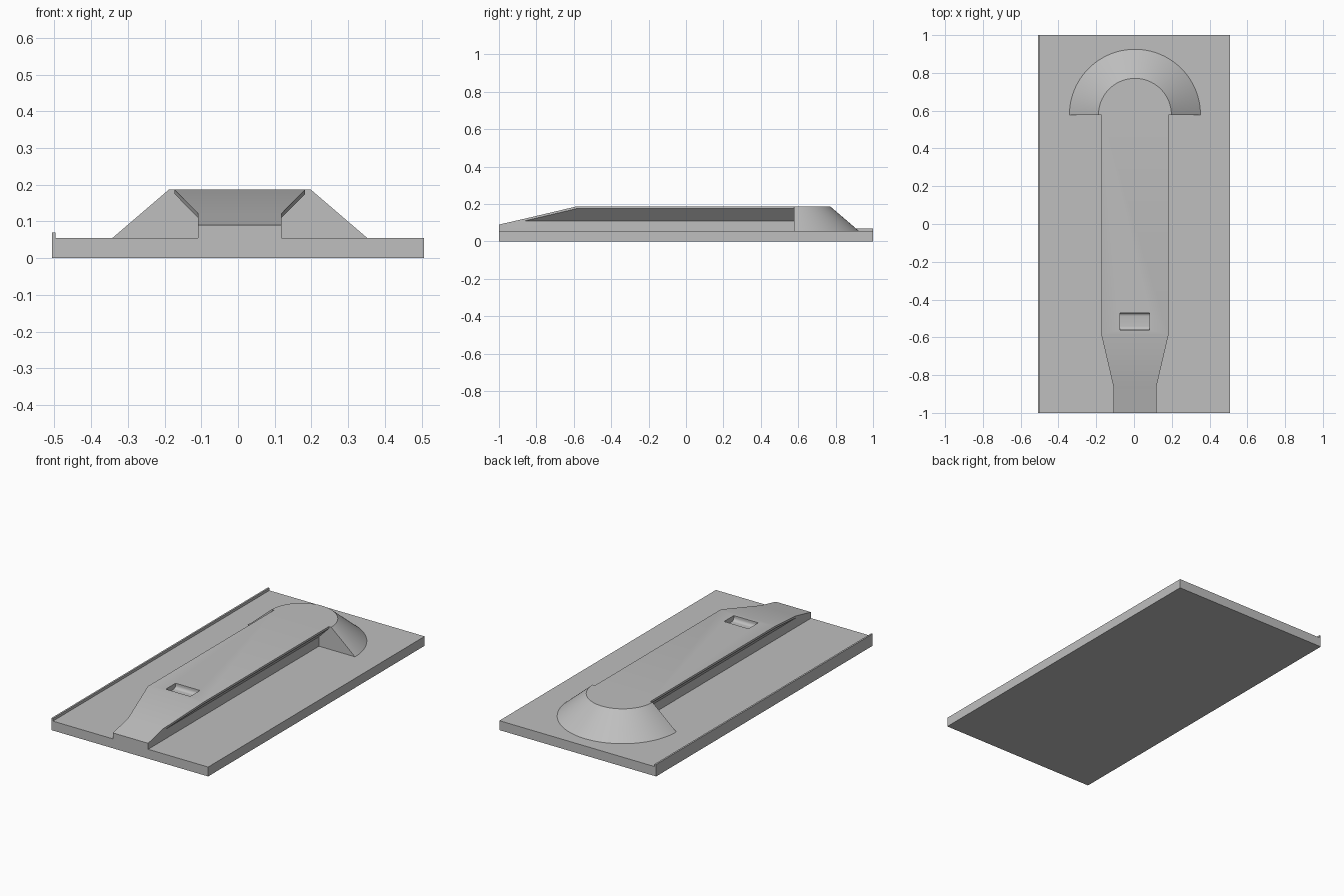
import bpy
import bmesh
import math

cube = bpy.data.objects.get("Cube")
if cube:
    bpy.data.objects.remove(cube, do_unlink=True)

grey = bpy.data.materials.new("plain grey")
grey.use_nodes = True
colour = (0.52, 0.52, 0.52, 1)
grey.diffuse_color = colour
grey.node_tree.nodes["Principled BSDF"].inputs["Base Color"].default_value = colour

BASE_Z, TOP_Z, MID_X = 0.055, 0.187, 0.005
FRUSTUM_Y = 0.578


def loft(name, rings):
    """Skin a row of matching closed sections and cap both ends."""
    bm = bmesh.new()
    rows = [[bm.verts.new(p) for p in ring] for ring in rings]
    for a, b in zip(rows, rows[1:]):
        for i in range(len(a)):
            j = (i + 1) % len(a)
            bm.faces.new((a[i], a[j], b[j], b[i]))
    bm.faces.new(rows[0])
    bm.faces.new(rows[-1])
    bmesh.ops.remove_doubles(bm, verts=bm.verts, dist=0.0001)
    bmesh.ops.recalc_face_normals(bm, faces=bm.faces)
    mesh = bpy.data.meshes.new(name)
    bm.to_mesh(mesh)
    bm.free()
    mesh.materials.append(grey)
    obj = bpy.data.objects.new(name, mesh)
    bpy.context.collection.objects.link(obj)
    return obj


def select_only(obj):
    bpy.ops.object.select_all(action='DESELECT')
    obj.select_set(True)
    bpy.context.view_layer.objects.active = obj


def extrude_x(name, profile, x0, x1):
    return loft(name, [[(x, y, z) for y, z in profile] for x in (x0, x1)])


def box(name, x0, x1, y0, y1, z0, z1):
    return extrude_x(name, [(y0, z0), (y1, z0), (y1, z1), (y0, z1)], x0, x1)


def rail_section(y, half_top, z_top, z_waist):
    """Mirrored section: narrow foot, flare, thin upright lip."""
    foot, lip = 0.114, 0.012
    side = [(foot, BASE_Z), (foot, z_waist), (half_top, z_top - lip), (half_top, z_top)]
    pts = side + [(-x, z) for x, z in reversed(side)]
    return [(MID_X + x, y, z) for x, z in pts]


# Base plate with a thin raised edge along one side
base = box("base_plate", -0.507, 0.507, -1, 1, 0, BASE_Z)
edge = box("edge_strip", -0.507, -0.497, -1, 1, BASE_Z, 0.07)

# Dovetail rail with a tapered, sloping nose
rail = loft("dovetail_rail", [
    rail_section(-1, 0.114, 0.09, 0.07),
    rail_section(-0.86, 0.114, 0.122, 0.11),
    rail_section(-0.585, 0.178, TOP_Z, 0.11),
    rail_section(FRUSTUM_Y, 0.178, TOP_Z, 0.11),
])

# Latch recess with rounded ends, cut into the rail top
y0, y1, floor, r = -0.56, -0.47, 0.158, 0.018
profile = [(y0, 0.22), (y0, floor + r)]
for start, cy in ((math.pi, y0 + r), (1.5 * math.pi, y1 - r)):
    for k in range(7):
        a = start + k * math.pi / 12
        profile.append((cy + r * math.cos(a), floor + r + r * math.sin(a)))
profile.append((y1, 0.22))
cutter = extrude_x("recess_cutter", profile, -0.075, 0.083)
cutter.hide_render = True
mod = rail.modifiers.new("recess", 'BOOLEAN')
mod.object = cutter
mod.solver = 'EXACT'
select_only(rail)
bpy.ops.object.modifier_apply(modifier="recess")
bpy.data.objects.remove(cutter, do_unlink=True)

# Half-cone stop at the back end
steps = 48
stop = loft("half_cone_stop", [
    [(MID_X + rad * math.cos(math.pi * k / steps),
      FRUSTUM_Y + rad * math.sin(math.pi * k / steps), z) for k in range(steps + 1)]
    for rad, z in ((0.347, BASE_Z), (0.193, TOP_Z))])

for obj in (base, edge, rail, stop):
    select_only(obj)
    bpy.ops.object.shade_smooth_by_angle(angle=math.radians(25))
